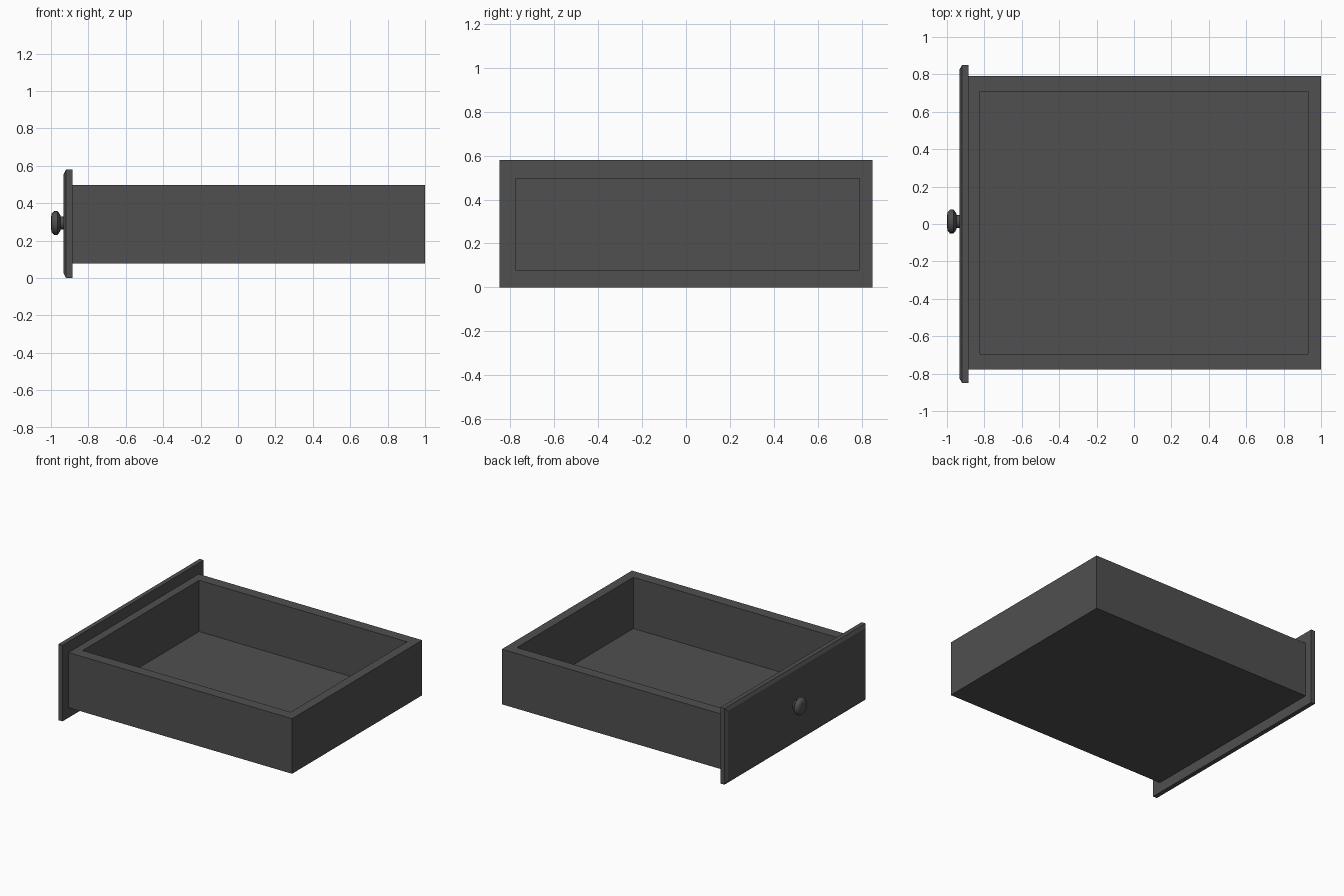
import bpy, bmesh
from math import cos, sin, tau, radians

if "Cube" in bpy.data.objects:
    bpy.data.objects.remove(bpy.data.objects["Cube"])

# Dark charcoal finish shared by all parts
dark = bpy.data.materials.new("charcoal")
dark.diffuse_color = (0.08, 0.08, 0.08, 1)
dark.use_nodes = True
dark.node_tree.nodes["Principled BSDF"].inputs["Base Color"].default_value = dark.diffuse_color


def add_object(name, bm):
    bmesh.ops.recalc_face_normals(bm, faces=bm.faces[:])
    mesh = bpy.data.meshes.new(name)
    bm.to_mesh(mesh)
    bm.free()
    mesh.materials.append(dark)
    obj = bpy.data.objects.new(name, mesh)
    bpy.context.collection.objects.link(obj)
    return obj


def loft(bm, rings):
    """Skin a list of equally sized closed rings and cap both ends."""
    loops = [[bm.verts.new(p) for p in ring] for ring in rings]
    n = len(loops[0])
    for a, b in zip(loops, loops[1:]):
        for i in range(n):
            j = (i + 1) % n
            bm.faces.new((a[i], a[j], b[j], b[i]))
    bm.faces.new(loops[0])
    bm.faces.new(loops[-1])


def rect_z(x0, x1, y0, y1, z):
    return [(x0, y0, z), (x1, y0, z), (x1, y1, z), (x0, y1, z)]


def rect_x(x, y, z0, z1):
    return [(x, -y, z0), (x, y, z0), (x, y, z1), (x, -y, z1)]


# Open tray: outer walls, rim, inner walls and floor in one skin
outer = (-0.885, 1.0, -0.777, 0.79)
inner = (-0.824, 0.93, -0.694, 0.708)
bm = bmesh.new()
loft(bm, [rect_z(*outer, 0.077), rect_z(*outer, 0.497),
          rect_z(*inner, 0.497), rect_z(*inner, 0.106)])
add_object("drawer_box", bm)

# Front panel with a chamfered outer face
bm = bmesh.new()
loft(bm, [rect_x(-0.885, 0.85, 0.0, 0.58),
          rect_x(-0.919, 0.85, 0.0, 0.58),
          rect_x(-0.932, 0.828, 0.024, 0.556)])
add_object("front_panel", bm)

# Turned knob on the panel
profile = [(-0.93, 0.036), (-0.948, 0.034), (-0.951, 0.046),
           (-0.966, 0.065), (-0.983, 0.065), (-0.996, 0.05), (-1.0, 0.03)]
sides, cy, cz = 16, 0.013, 0.294
bm = bmesh.new()
loft(bm, [[(x, cy + r * cos(tau * i / sides), cz + r * sin(tau * i / sides))
           for i in range(sides)] for x, r in profile])
knob = add_object("knob", bm)
bpy.context.view_layer.objects.active = knob
knob.select_set(True)
bpy.ops.object.shade_smooth_by_angle(angle=radians(50))
